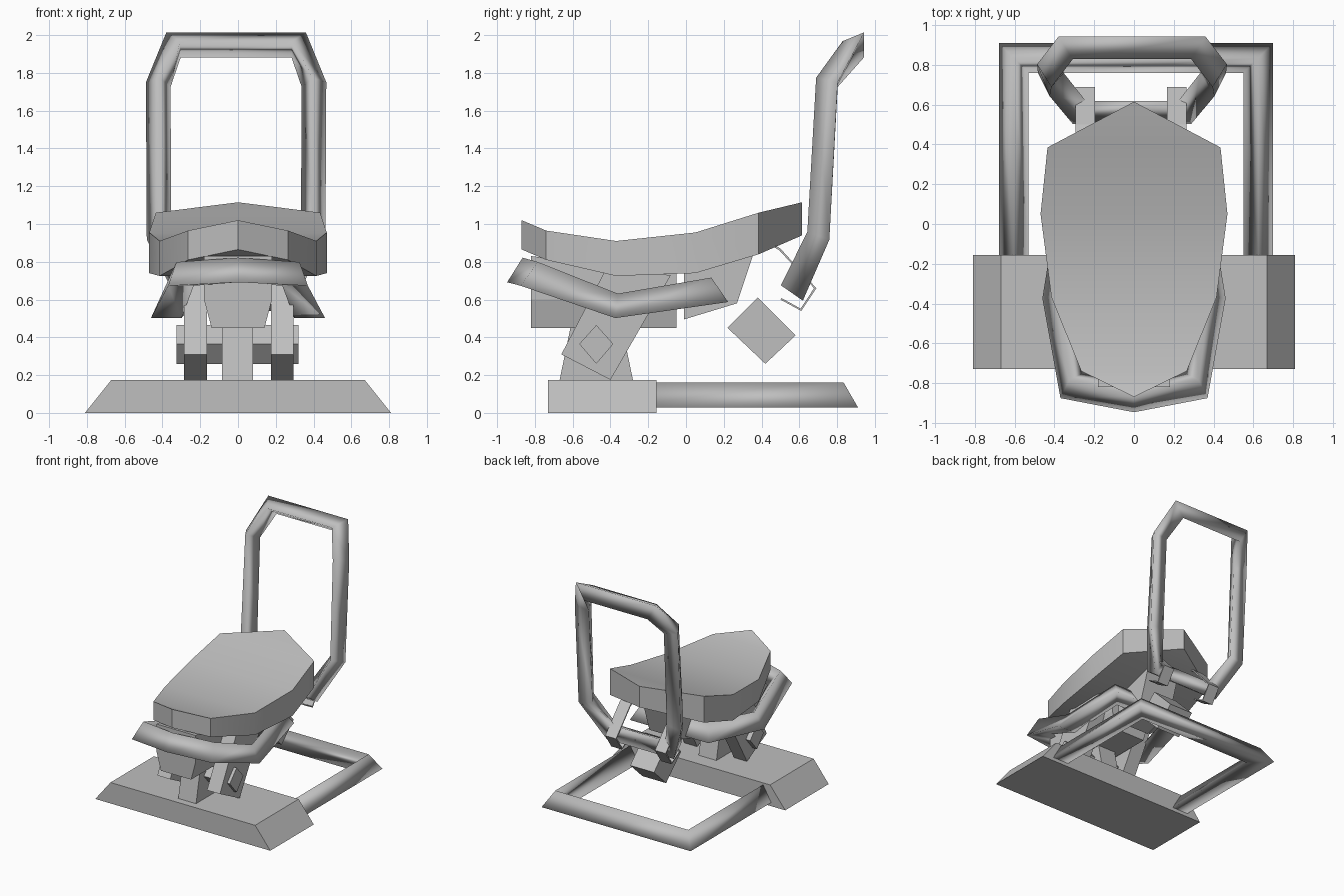
import bpy, bmesh, math
from mathutils import Vector

cube = bpy.data.objects.get("Cube")
if cube:
    bpy.data.objects.remove(cube, do_unlink=True)

grey = bpy.data.materials.new("plain_grey")
grey.use_nodes = True
colour = (0.52, 0.52, 0.52, 1)
grey.diffuse_color = colour
for n in grey.node_tree.nodes:
    if n.type == 'BSDF_PRINCIPLED':
        n.inputs["Base Color"].default_value = colour


def make(name, verts, faces, smooth=0):
    bm = bmesh.new()
    vs = [bm.verts.new(v) for v in verts]
    for f in faces:
        bm.faces.new([vs[i] for i in f])
    bmesh.ops.recalc_face_normals(bm, faces=bm.faces[:])
    me = bpy.data.meshes.new(name)
    bm.to_mesh(me)
    bm.free()
    me.materials.append(grey)
    ob = bpy.data.objects.new(name, me)
    bpy.context.collection.objects.link(ob)
    if smooth:
        bpy.ops.object.select_all(action='DESELECT')
        ob.select_set(True)
        bpy.context.view_layer.objects.active = ob
        bpy.ops.object.shade_smooth_by_angle(angle=math.radians(smooth))
    return ob


def bridge(rings, closed):
    """Faces joining equal rings, capped unless closed."""
    n, m = len(rings[0]), len(rings)
    faces = []
    for r in range(m if closed else m - 1):
        s = (r + 1) % m
        for i in range(n):
            j = (i + 1) % n
            faces.append((r * n + i, r * n + j, s * n + j, s * n + i))
    if not closed:
        faces += [tuple(range(n)), tuple(range((m - 1) * n, m * n))]
    return [p for ring in rings for p in ring], faces


def prism(name, profile, x0, x1, smooth=0):
    """Side profile of (y, z) points extruded along x."""
    rings = [[(x, y, z) for y, z in profile] for x in (x0, x1)]
    return make(name, *bridge(rings, False), smooth)


def tri_tube(name, path, up, closed, width=0.15, height=0.13):
    """Mitred three-sided tube whose ridge points along up."""
    pts = [Vector(p) for p in path]
    n = len(pts)
    rings = []
    for i, p in enumerate(pts):
        a = (p - pts[i - 1]).normalized() if closed or i > 0 else None
        b = (pts[(i + 1) % n] - p).normalized() if closed or i < n - 1 else None
        a, b = a or b, b or a
        t = (a + b).normalized()
        side = t.cross(Vector(up)).normalized()
        ridge = side.cross(t).normalized()
        # widen only for bends within the plane of the loop
        flat = (a - ridge * a.dot(ridge)).normalized()
        side = side / max(0.5, t.dot(flat))
        base = p - ridge * height / 3
        rings.append([base - side * width / 2, base + side * width / 2,
                      p + ridge * height * 2 / 3])
    return make(name, *bridge(rings, closed), 130)


# Base block with sloping ends
ends = [(-0.81, 0), (0.81, 0), (0.67, 0.175), (-0.67, 0.175)]
make("base_block", *bridge([[(x, y, z) for x, z in ends] for y in (-0.73, -0.155)], False))

# Floor frame behind the base
tri_tube("floor_frame", [(-0.605, -0.2, 0.073), (-0.605, 0.835, 0.073),
                         (0.625, 0.835, 0.073), (0.625, -0.2, 0.073)], (0, 0, 1), False)

# Tall rear hoop
half = [(0.27, 0.58, 0.665), (0.4, 0.72, 0.94), (0.4, 0.765, 1.75), (0.31, 0.905, 1.955)]
hoop = half + [(-x - 0.02, y, z) for x, y, z in reversed(half)]
tri_tube("rear_hoop", hoop, (0, -1, 0.0), True, 0.13, 0.12)

# Rest bar looping under the seat
half = [(0, -0.865, 0.735), (0.31, -0.8, 0.715), (0.38, -0.37, 0.545), (0.3, 0.14, 0.63)]
loop = half + [(-x, y, z) for x, y, z in reversed(half[1:])]
tri_tube("rest_bar", loop, (0, 0, 1), True, 0.16, 0.13)

# Seat slab: rows of y, half width, top height, bottom height
rows = [(-0.87, 0, 1.02, 0.865), (-0.74, 0.265, 0.965, 0.81), (-0.37, 0.415, 0.91, 0.725),
        (0.05, 0.47, 0.955, 0.74), (0.385, 0.435, 1.06, 0.84), (0.615, 0, 1.115, 0.94)]
outline = [(w, y, t, b) for y, w, t, b in rows]
outline += [(-w, y, t, b) for y, w, t, b in rows[-2:0:-1]]
n = len(outline)
verts = [(x, y, t) for x, y, t, b in outline] + [(x, y, b) for x, y, t, b in outline]
faces = [(i, (i + 1) % n, (i + 1) % n + n, i + n) for i in range(n)]
for k in (0, n):
    faces += [(k, k + 1, k + n - 1), (k + 4, k + 5, k + 6)]
    faces += [(k + i, k + i + 1, k + n - i - 1, k + n - i) for i in range(1, 4)]
make("seat", verts, faces, 35)

# Housing under the seat, narrower at the bottom
tub = [(-0.14, 0.45), (0.14, 0.45), (0.18, 0.6), (0.18, 0.83), (-0.18, 0.83), (-0.18, 0.6)]
make("seat_housing", *bridge([[(x, y, z if y < -0.1 else min(z, 0.74)) for x, z in tub]
                              for y in (-0.82, -0.05)], False))

# Centre post and square axle
prism("centre_post", [(-0.67, 0.17), (-0.28, 0.17), (-0.34, 0.46), (-0.61, 0.46)], -0.085, 0.08)
prism("axle", [(-0.565, 0.365), (-0.475, 0.26), (-0.385, 0.365), (-0.475, 0.465)], -0.325, 0.32)

# Leaning supports and rear straps, one on each side
for name, x0, x1 in (("left", 0.175, 0.295), ("right", -0.285, -0.165)):
    prism(name + "_support", [(-0.66, 0.31), (-0.4, 0.175), (-0.08, 0.73), (-0.43, 0.75)], x0, x1)
    prism(name + "_strap", [(0.45, 0.9), (0.5, 0.87), (0.69, 0.66), (0.61, 0.54), (0.5, 0.6),
                            (0.505, 0.608), (0.607, 0.552), (0.678, 0.66), (0.495, 0.86),
                            (0.445, 0.89)], x0 - 0.01, x1 - 0.03)

# Rear seat mount and the tilted block behind it
prism("rear_mount", [(-0.01, 0.78), (-0.01, 0.495), (0.27, 0.58), (0.36, 0.85), (0.2, 0.8)],
      -0.15, 0.15)
prism("rear_block", [(0.22, 0.45), (0.38, 0.61), (0.58, 0.41), (0.42, 0.26)], -0.11, 0.11)
